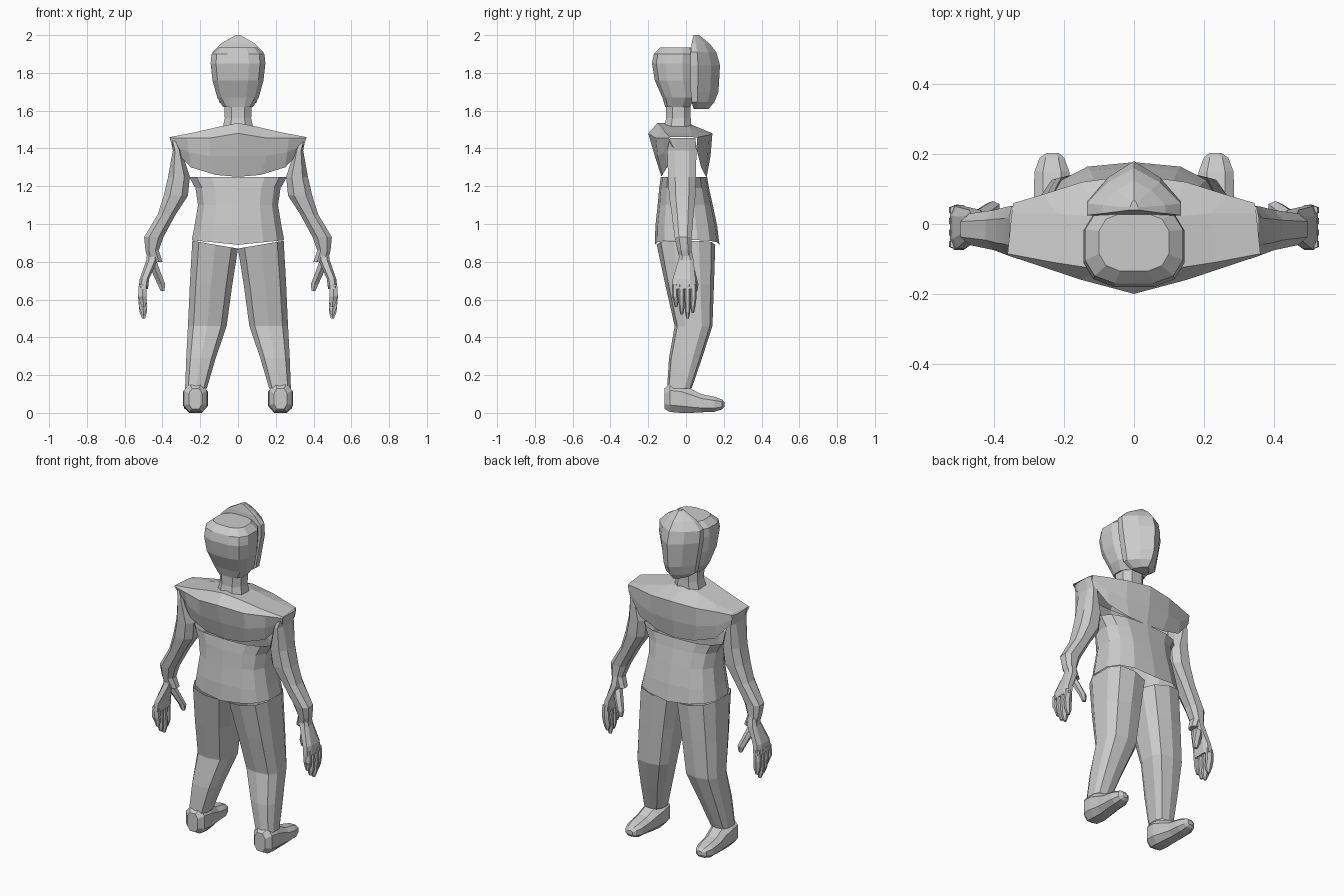
import bpy
from math import cos, sin, pi


def make(name, verts, faces):
    me = bpy.data.meshes.new(name)
    me.from_pydata(verts, [], faces)
    me.validate()
    ob = bpy.data.objects.new(name, me)
    bpy.context.collection.objects.link(ob)
    return ob


def section(n, p=1.0):
    # rounded-square outline in the -1..1 range
    pts = []
    for i in range(n):
        a = 2 * pi * (i + 0.5) / n
        c, s = cos(a), sin(a)
        pts.append((abs(c) ** p * (1 if c > 0 else -1), abs(s) ** p * (1 if s > 0 else -1)))
    ma = max(abs(q[0]) for q in pts)
    mb = max(abs(q[1]) for q in pts)
    return [(a / ma, b / mb) for a, b in pts]


def loft(name, rings, sec, axis='z', side=1, caps=True):
    # ring = (min a, max a, min b, max b, position, optional sideways slope)
    n, verts, faces = len(sec), [], []
    for r in rings:
        a0, a1, b0, b1, t = r[:5]
        slope = r[5] if len(r) > 5 else 0
        for u, v in sec:
            x = (a0 + a1) / 2 + u * (a1 - a0) / 2
            b = (b0 + b1) / 2 + v * (b1 - b0) / 2
            verts.append((x * side, b, t + slope * abs(x)) if axis == 'z' else (x * side, t, b))
    for k in range(len(rings) - 1):
        for i in range(n):
            j = (i + 1) % n
            f = (k * n + i, k * n + j, k * n + n + j, k * n + n + i)
            faces.append(f if (side > 0) == (axis == 'z') else f[::-1])
    if caps:
        m = (len(rings) - 1) * n
        lo, hi = list(range(n))[::-1], list(range(m, m + n))
        flip = (side > 0) != (axis == 'z')
        faces += [lo[::-1], hi[::-1]] if flip else [lo, hi]
    return make(name, verts, faces)


def sheet(name, rows):
    # half rows (x >= 0, centre first) mirrored into a full grid
    full = [[(-x, y, z) for x, y, z in r[:0:-1]] + list(r) for r in rows]
    w = len(full[0])
    verts = [p for r in full for p in r]
    faces = [(k * w + i, k * w + i + 1, k * w + w + i + 1, k * w + w + i)
             for k in range(len(full) - 1) for i in range(w - 1)]
    return make(name, verts, faces)


# Head: skull shell and ridged face
loft("skull", [(-.08, .08, -.11, .02, 1.62), (-.11, .11, -.125, .05, 1.67),
               (-.135, .135, -.165, .05, 1.76), (-.145, .145, -.18, .05, 1.85),
               (-.14, .14, -.17, .05, 1.9), (-.10, .10, -.135, .03, 1.935)],
     section(12, .7))
face_sec = [(-1, -1), (1, -1), (1, -.5), (.55, .4), (0, 1), (-.55, .4), (-1, -.5)]
loft("face", [(-.05, .05, .04, .12, 1.61), (-.10, .10, .03, .15, 1.645),
              (-.11, .11, .025, .172, 1.70), (-.135, .135, .025, .18, 1.84),
              (-.135, .135, .025, .16, 1.91), (-.09, .09, .03, .125, 1.955),
              (-.012, .012, .04, .07, 2.0)], face_sec)

# Neck
loft("neck", [(-.085, .085, -.12, .03, 1.49), (-.07, .07, -.105, .025, 1.56),
              (-.075, .075, -.105, .025, 1.68)], section(8, .8))

# Shoulder yoke: back panel, top and front panel in one sheet
sheet("shoulder_yoke", [
    [(0, -.13, 1.25), (.12, -.125, 1.26), (.25, -.10, 1.30), (.345, -.06, 1.40)],
    [(0, -.165, 1.36), (.15, -.15, 1.36), (.26, -.115, 1.38), (.35, -.075, 1.42)],
    [(0, -.20, 1.48), (.15, -.16, 1.455), (.27, -.12, 1.455), (.362, -.09, 1.455)],
    [(0, -.15, 1.535), (.10, -.13, 1.515), (.23, -.11, 1.485), (.362, -.085, 1.46)],
    [(0, .02, 1.53), (.10, .02, 1.51), (.22, .03, 1.48), (.35, .03, 1.46)],
    [(0, .14, 1.48), (.15, .12, 1.47), (.26, .085, 1.465), (.345, .06, 1.458)],
    [(0, .13, 1.36), (.15, .115, 1.36), (.26, .085, 1.38), (.345, .058, 1.43)],
    [(0, .11, 1.25), (.12, .10, 1.26), (.25, .08, 1.30), (.34, .055, 1.40)]])

# Shirt: open tube flaring at the hem
loft("shirt", [(-.245, .245, -.165, .177, .89, .1), (-.23, .23, -.162, .165, .99),
               (-.212, .212, -.15, .142, 1.1), (-.225, .225, -.142, .122, 1.19),
               (-.26, .26, -.133, .112, 1.25)], section(14, .75), caps=False)

for s, tag in ((1, "right"), (-1, "left")):
    # Sleeve and wrist
    loft(tag + "_arm", [(.40, .475, -.03, .03, .80), (.42, .49, -.045, .03, .86),
                        (.395, .497, -.06, .03, .93), (.33, .425, -.075, .04, 1.05),
                        (.265, .393, -.09, .05, 1.15), (.255, .37, -.095, .053, 1.25),
                        (.30, .345, -.10, .055, 1.39), (.33, .358, -.085, .05, 1.455)],
         section(8, .8), side=s)
    # Palm, fingers and thumb
    loft(tag + "_palm", [(.477, .527, -.075, .055, .655), (.47, .52, -.07, .05, .71),
                         (.425, .485, -.04, .04, .81), (.425, .48, -.03, .03, .86)],
         section(8, .7), side=s)
    for k, (y, end) in enumerate(((-.058, .56), (-.025, .52), (.009, .50), (.04, .53))):
        yy = y * .9
        loft(f"{tag}_finger_{k + 1}",
             [(.492, .508, yy - .007, yy + .007, end), (.482, .522, yy - .014, yy + .014, end + .035),
              (.485, .529, y - .016, y + .016, .615), (.482, .525, y - .016, y + .016, .68)],
             section(6), side=s)
    loft(tag + "_thumb", [(.39, .41, .04, .06, .645), (.385, .425, .03, .066, .68),
                          (.41, .455, .0, .05, .745), (.43, .475, -.02, .03, .80)],
         section(6), side=s)
    # Trouser leg
    loft(tag + "_leg", [(.165, .28, -.10, .03, .13), (.118, .274, -.09, .085, .29),
                        (.06, .265, -.06, .14, .46), (.03, .255, -.11, .148, .68),
                        (.0, .242, -.155, .155, .87, .17)],
         section(10, .7), side=s, caps=False)
    # Shoe, heel to toe
    loft(tag + "_shoe", [(.19, .26, .02, .13, -.113), (.165, .287, .005, .155, -.085),
                         (.16, .29, .0, .15, -.03), (.17, .285, .0, .125, .03),
                         (.18, .287, .003, .10, .08), (.185, .285, .006, .085, .15),
                         (.20, .27, .018, .072, .19), (.215, .25, .032, .058, .203)],
         section(8, .75), axis='y', side=s)
